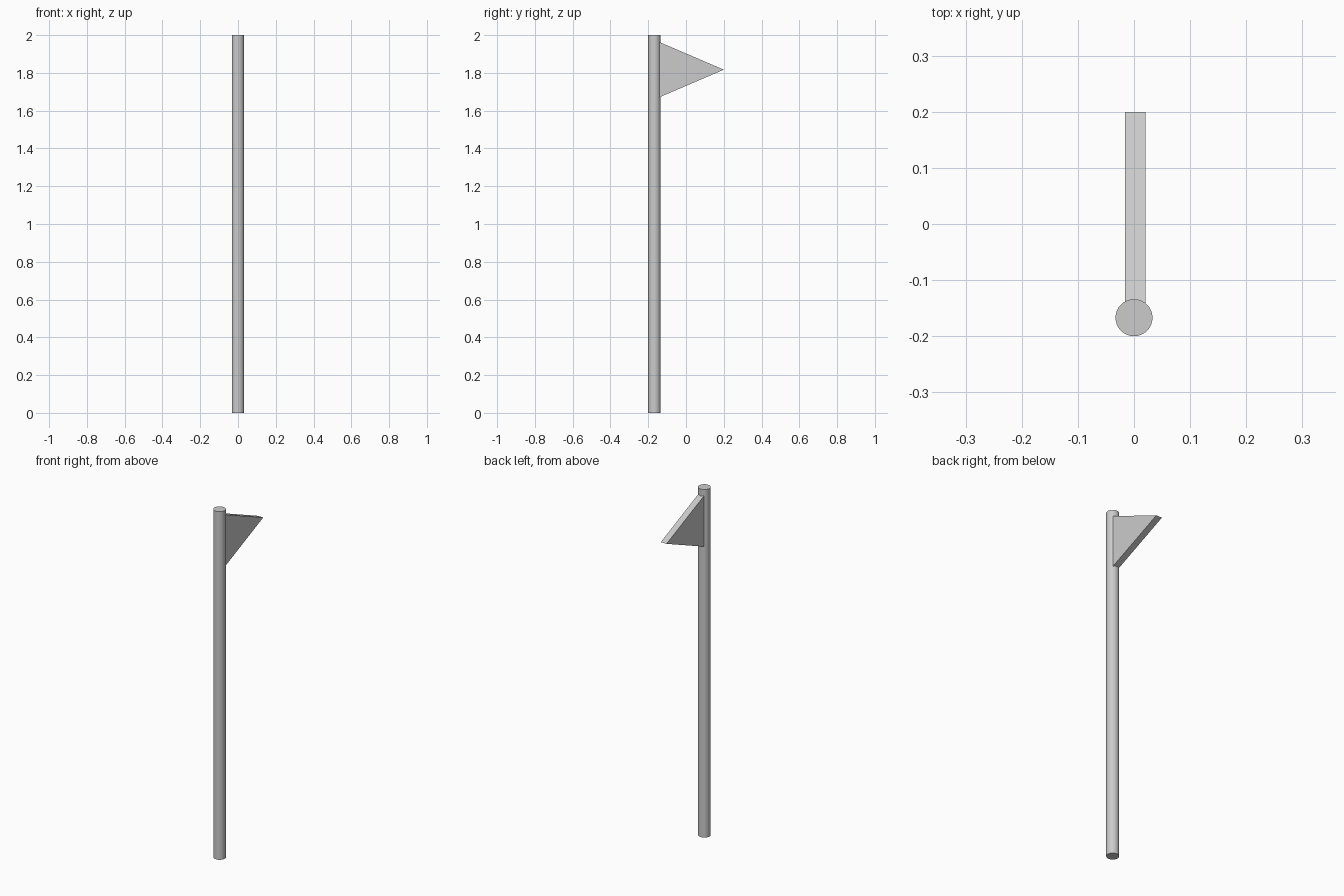
import bpy, bmesh
from math import radians

if "Cube" in bpy.data.objects:
    bpy.data.objects.remove(bpy.data.objects["Cube"])

# Pole: tall round post standing on the ground
bpy.ops.mesh.primitive_cylinder_add(vertices=32, radius=0.033, depth=2.0,
                                    location=(0, -0.167, 1.0))
pole = bpy.context.object
pole.name = "pole"
bpy.ops.object.shade_smooth_by_angle(angle=radians(30))

# Pennant: triangular profile (y, z) extruded along x
profile = [(-0.143, 1.67), (0.2, 1.817), (-0.143, 1.964)]
x_min, x_max = -0.016, 0.0205

bm = bmesh.new()
face = bm.faces.new([bm.verts.new((x_min, y, z)) for y, z in profile])
result = bmesh.ops.extrude_face_region(bm, geom=[face])
moved = [g for g in result["geom"] if isinstance(g, bmesh.types.BMVert)]
bmesh.ops.translate(bm, verts=moved, vec=(x_max - x_min, 0, 0))
bmesh.ops.recalc_face_normals(bm, faces=bm.faces)

mesh = bpy.data.meshes.new("pennant")
bm.to_mesh(mesh)
bm.free()
pennant = bpy.data.objects.new("pennant", mesh)
bpy.context.collection.objects.link(pennant)
